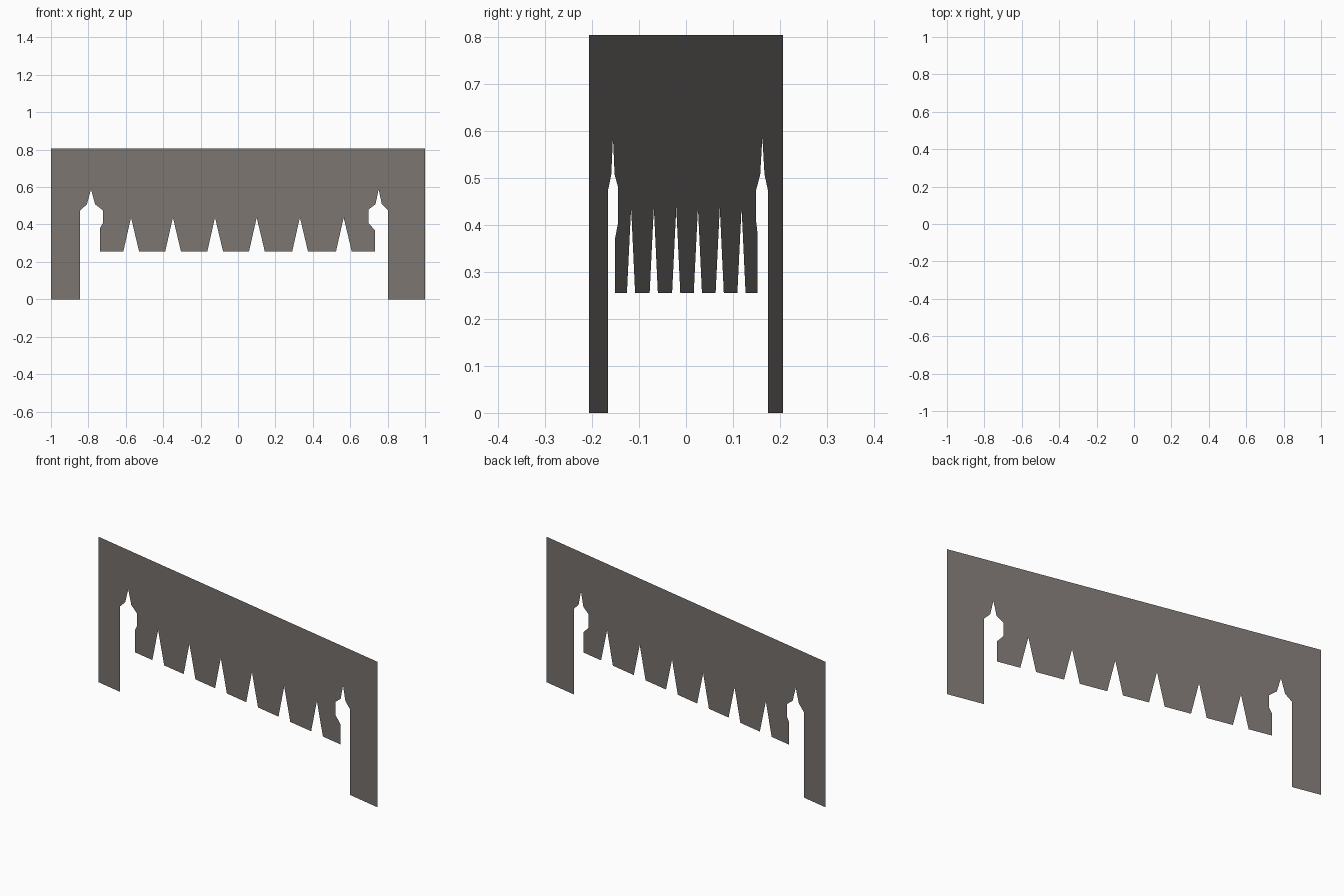
import bpy, bmesh

if "Cube" in bpy.data.objects:
    bpy.data.objects.remove(bpy.data.objects["Cube"])

SLOPE = -0.207      # the sheet stands on a slanted line: y = SLOPE * x
TOP, HEM, NOTCH = 0.805, 0.256, 0.438

# left leg and left pointed opening
outline = [(-1, 0), (-0.845, 0), (-0.845, 0.473), (-0.808, 0.508), (-0.786, 0.588),
           (-0.764, 0.508), (-0.722, 0.475), (-0.722, 0.408), (-0.738, 0.38), (-0.738, HEM)]

# hanging tabs separated by triangular notches
for x in (-0.572, -0.348, -0.123, 0.1, 0.331, 0.565):
    outline += [(x - 0.041, HEM), (x, NOTCH), (x + 0.043, HEM)]

# right pointed opening and right leg
outline += [(0.733, HEM), (0.733, 0.368), (0.698, 0.407), (0.698, 0.48), (0.735, 0.508),
            (0.752, 0.588), (0.769, 0.508), (0.802, 0.475), (0.802, 0), (1, 0),
            (1, TOP), (-1, TOP)]

# single flat sheet facing the front
bm = bmesh.new()
face = bm.faces.new([bm.verts.new((x, SLOPE * x, z)) for x, z in outline])
bm.normal_update()
if face.normal.y > 0:
    face.normal_flip()
bmesh.ops.triangulate(bm, faces=[face], ngon_method='EAR_CLIP')
mesh = bpy.data.meshes.new("hanging_panel")
bm.to_mesh(mesh)
bm.free()

panel = bpy.data.objects.new("hanging_panel", mesh)
bpy.context.collection.objects.link(panel)

# warm grey cloth
grey = bpy.data.materials.new("warm_grey")
grey.diffuse_color = (0.195, 0.175, 0.162, 1)
grey.use_nodes = True
grey.node_tree.nodes["Principled BSDF"].inputs["Base Color"].default_value = grey.diffuse_color
mesh.materials.append(grey)
